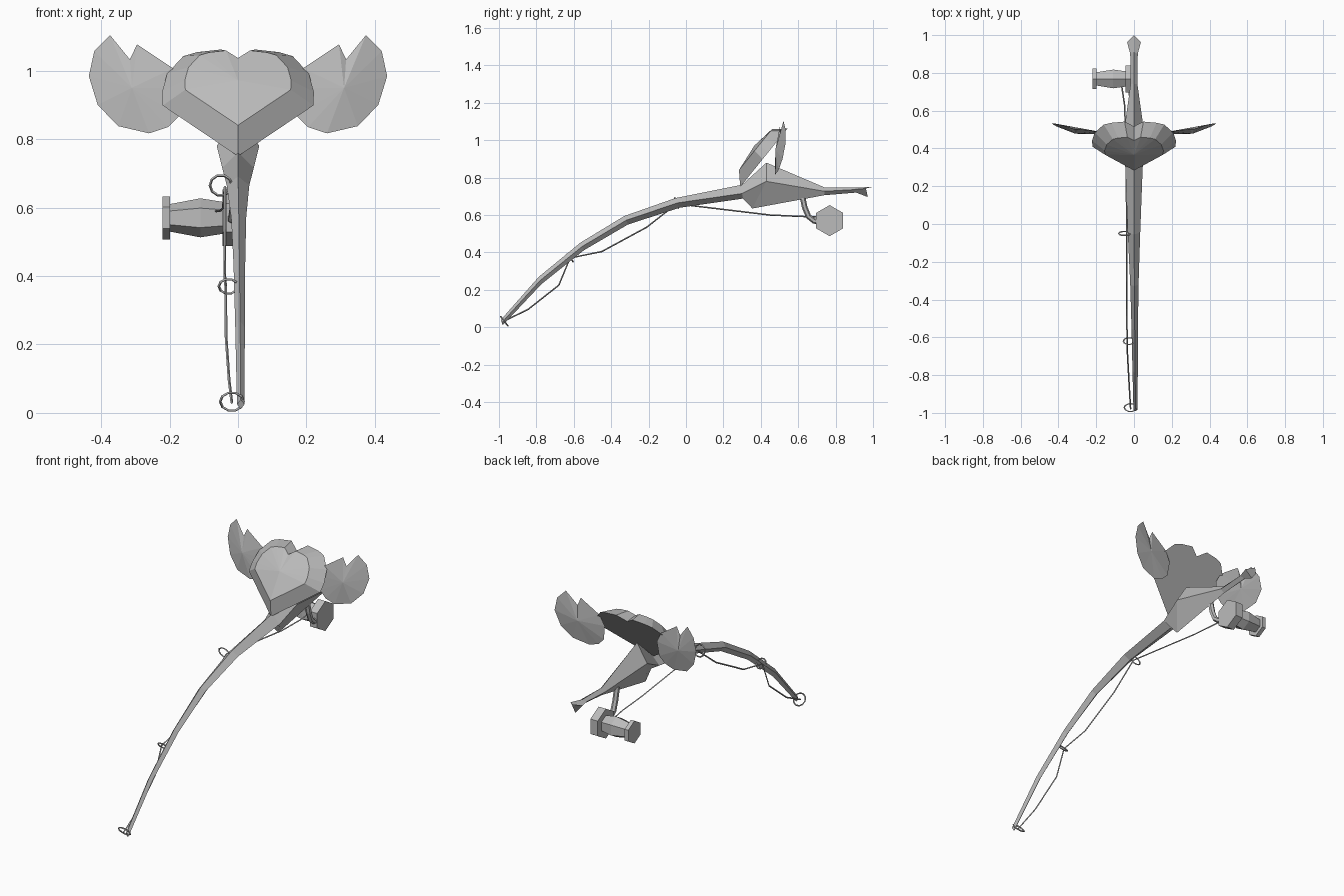
import bpy, math
from mathutils import Vector, Matrix

cube = bpy.data.objects.get("Cube")
if cube:
    bpy.data.objects.remove(cube, do_unlink=True)

grey = bpy.data.materials.new("plain_grey")
grey.use_nodes = True
colour = (0.5, 0.5, 0.5, 1)
grey.diffuse_color = colour
grey.node_tree.nodes["Principled BSDF"].inputs["Base Color"].default_value = colour


def make(name, verts, faces):
    mesh = bpy.data.meshes.new(name)
    mesh.from_pydata([tuple(v) for v in verts], [], faces)
    mesh.materials.append(grey)
    obj = bpy.data.objects.new(name, mesh)
    bpy.context.collection.objects.link(obj)
    # consistent outward normals
    import bmesh
    bm = bmesh.new()
    bm.from_mesh(mesh)
    bmesh.ops.recalc_face_normals(bm, faces=bm.faces)
    bm.to_mesh(mesh)
    bm.free()
    return obj


def loft(name, rings):
    """Skin a list of equal rings and cap both ends."""
    n = len(rings[0])
    faces = [(r * n + i, r * n + (i + 1) % n, (r + 1) * n + (i + 1) % n, (r + 1) * n + i)
             for r in range(len(rings) - 1) for i in range(n)]
    faces += [tuple(range(n)), tuple((len(rings) - 1) * n + i for i in range(n))]
    return make(name, [v for ring in rings for v in ring], faces)


def tube(name, points, radius, sides):
    """Sweep a round section along a path."""
    pts = [Vector(p) for p in points]
    rings = []
    for i, p in enumerate(pts):
        d = (pts[min(i + 1, len(pts) - 1)] - pts[max(i - 1, 0)]).normalized()
        a = d.cross(Vector((1, 0, 0))).normalized()
        b = d.cross(a)
        rings.append([p + radius * (a * math.cos(t) + b * math.sin(t))
                      for t in (2 * math.pi * k / sides for k in range(sides))])
    return loft(name, rings)


def diamond(x, hw, side, top, bottom):
    return [(x - hw, *side), (x, *top), (x + hw, *side), (x, *bottom)]


# Bent rod: x, y, z, half width, half thickness
rod = [(0.008, -0.985, 0.025, 0.011, 0.014), (0.006, -0.78, 0.25, 0.014, 0.019),
       (0.004, -0.555, 0.432, 0.017, 0.021), (0.002, -0.32, 0.572, 0.022, 0.023),
       (0, -0.045, 0.665, 0.033, 0.026), (0, 0.3, 0.722, 0.046, 0.038)]
rings = [diamond(x, w, (y, z), (y - h * 0.4, z + h), (y + h * 0.4, z - h))
         for x, y, z, w, h in rod[:-1]]
rings.append(diamond(0, 0.046, (0.3, 0.715), (0.3, 0.762), (0.305, 0.688)))
loft("rod", rings)

# Handle: wide grip narrowing to a flared butt
loft("handle", [
    diamond(0, 0.046, (0.3, 0.715), (0.3, 0.762), (0.305, 0.688)),
    diamond(0, 0.062, (0.43, 0.78), (0.43, 0.88), (0.355, 0.635)),
    diamond(0, 0.018, (0.74, 0.727), (0.74, 0.748), (0.74, 0.706)),
    diamond(0, 0.02, (0.9, 0.736), (0.91, 0.747), (0.91, 0.72)),
    diamond(0, 0.036, (0.962, 0.742), (0.998, 0.75), (0.972, 0.696))])

# Faceted heart: flat tilted back, domed front
half = [(0.22, 0.19), (0.222, 0.24), (0.207, 0.31), (0.16, 0.375),
        (0.12, 0.39), (0.05, 0.4)]
outline = [(0, 0)] + half + [(0, 0.36)] + [(-x, u) for x, u in reversed(half)]


def heart_point(x, u, n):
    return (x, 0.29 + 0.63 * u - 0.78 * n, 0.75 + 0.78 * u + 0.63 * n)


def heart_ring(scale, n):
    return [heart_point(x * scale, 0.22 + (u - 0.22) * scale, n) for x, u in outline]


count = len(outline)
verts = heart_ring(1, 0) + heart_ring(0.7, 0.062) + [heart_point(0, 0.22, 0.08)]
faces = [tuple(range(count))]
for i in range(count):
    j = (i + 1) % count
    faces += [(i, j, count + j, count + i), (count + i, count + j, 2 * count)]
make("heart", verts, faces)

# Notched wings: thin cupped lens on each side
wing = [(0.19, 1.007), (0.295, 1.077), (0.316, 1.033), (0.374, 1.104), (0.42, 1.057),
        (0.436, 0.984), (0.41, 0.9), (0.35, 0.838), (0.26, 0.817), (0.205, 0.835),
        (0.17, 0.87), (0.16, 0.95)]
for name, s in (("left_wing", 1), ("right_wing", -1)):
    n = len(wing)
    verts = [(s * x, 0.485 + 0.8 * max(0, x - 0.2) ** 2 + 0.08 * (z - 0.95), z)
             for x, z in wing]
    verts += [(s * 0.31, 0.478, 0.95), (s * 0.31, 0.512, 0.95)]
    make(name, verts, [(i, (i + 1) % n, c) for c in (n, n + 1) for i in range(n)])

# Reel: six-sided flanges and spool along x
def hexagon(x, r):
    return [(x, 0.768 + r * math.sin(k * math.pi / 3), 0.57 + r * math.cos(k * math.pi / 3))
            for k in range(6)]


for name, stations in (
        ("reel_inner_flange", [(-0.045, 0.083), (0.0, 0.083)]),
        ("reel_spool", [(-0.2, 0.04), (-0.11, 0.057), (-0.04, 0.046)]),
        ("reel_outer_flange", [(-0.221, 0.063), (-0.198, 0.063)])):
    loft(name, [hexagon(x, r) for x, r in stations])

# Curved arm holding the reel
tube("reel_arm", [(-0.01, 0.62, 0.71), (-0.01, 0.635, 0.64), (-0.012, 0.655, 0.592),
                  (-0.015, 0.685, 0.568), (-0.02, 0.73, 0.565)], 0.015, 6)

# Slack line from the reel to the tip
tube("line", [(-0.065, 0.73, 0.59), (-0.05, 0.63, 0.592), (-0.043, 0.45, 0.6),
              (-0.038, -0.05, 0.66), (-0.038, -0.21, 0.535), (-0.039, -0.45, 0.405),
              (-0.036, -0.62, 0.37), (-0.035, -0.68, 0.225), (-0.026, -0.845, 0.095),
              (-0.018, -0.98, 0.03)], 0.004, 4)

# Guide rings: centre, radius, tilt
for i, (c, r, tilt) in enumerate([((-0.05, -0.05, 0.665), 0.032, 20),
                                  ((-0.028, -0.62, 0.37), 0.028, 40),
                                  ((-0.018, -0.972, 0.033), 0.034, 38)]):
    bpy.ops.mesh.primitive_torus_add(major_segments=10, minor_segments=4,
                                     major_radius=r, minor_radius=0.004, location=c,
                                     rotation=(math.radians(90 + tilt), 0, 0))
    ring = bpy.context.object
    ring.name = "guide_ring_%d" % (i + 1)
    ring.data.materials.append(grey)
